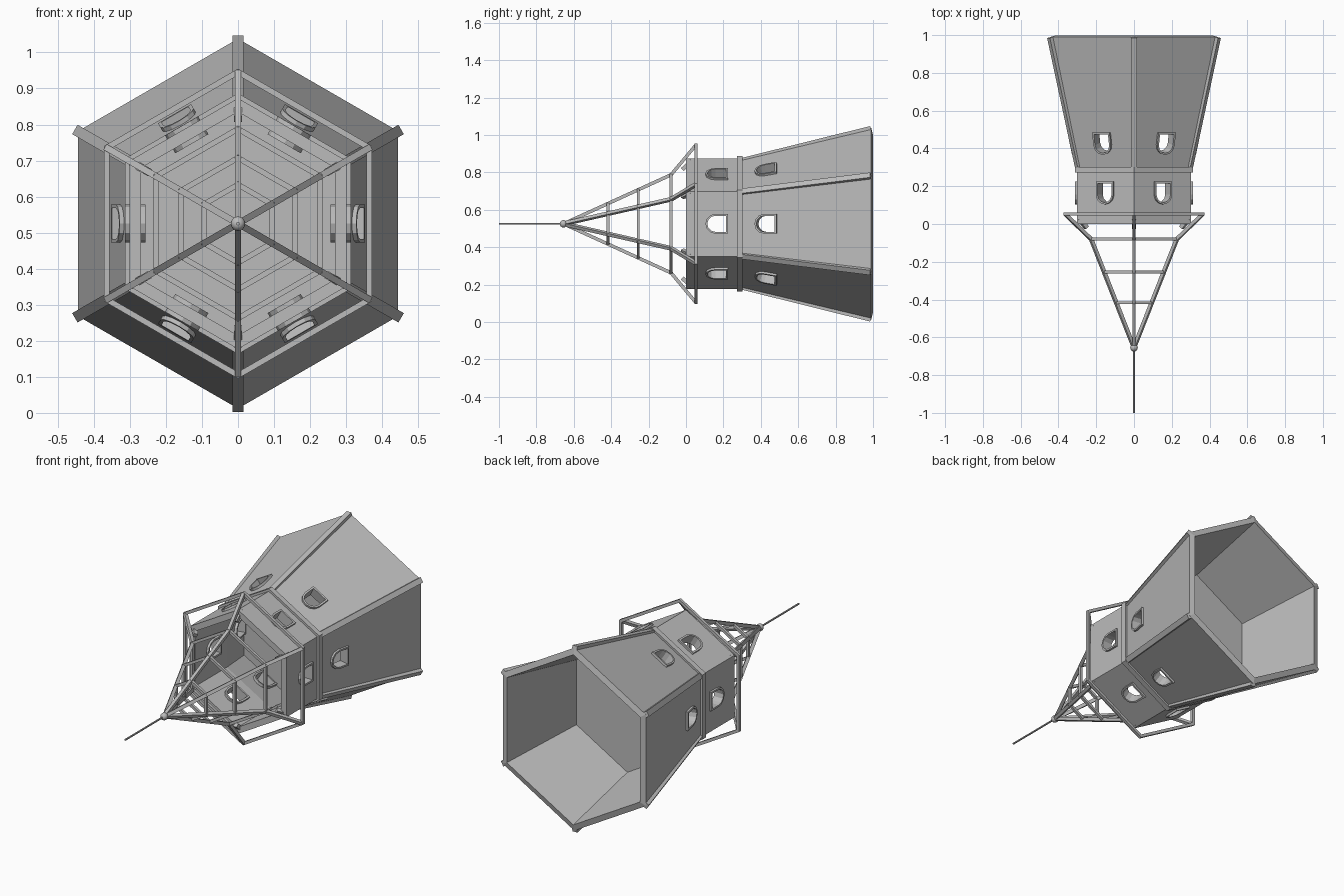
import bpy, bmesh
from math import sin, cos, pi, radians
from mathutils import Vector, Matrix

cube = bpy.data.objects.get("Cube")
if cube:
    bpy.data.objects.remove(cube, do_unlink=True)

AXIS_Z = 0.525
Y = Vector((0, 1, 0))
FACES = [radians(60 * k) for k in range(6)]
CORNERS = [radians(60 * k + 30) for k in range(6)]

stone = bpy.data.materials.new("grey_stone")
stone.use_nodes = True
GREY = (0.5, 0.5, 0.5, 1)
stone.diffuse_color = GREY
stone.node_tree.nodes["Principled BSDF"].inputs["Base Color"].default_value = GREY


def radial(a):
    return Vector((cos(a), 0, sin(a)))


def point(r, a, y):
    return radial(a) * r + Vector((0, y, AXIS_Z))


def finish(name, bm):
    bmesh.ops.recalc_face_normals(bm, faces=bm.faces[:])
    mesh = bpy.data.meshes.new(name)
    bm.to_mesh(mesh)
    bm.free()
    mesh.materials.append(stone)
    ob = bpy.data.objects.new(name, mesh)
    bpy.context.collection.objects.link(ob)
    return ob


def bridge(bm, loops, closed):
    """Join rows of vertices with quads; cap the ends unless closed."""
    n = len(loops[0])
    pairs = list(zip(loops, loops[1:] + loops[:1]))
    for a, b in pairs if closed else pairs[:-1]:
        for i in range(n):
            j = (i + 1) % n
            bm.faces.new((a[i], a[j], b[j], b[i]))
    if not closed:
        bm.faces.new(loops[0])
        bm.faces.new(loops[-1])


def hex_loft(name, profile, closed=True):
    """Six-sided solid from (radius, y) points."""
    bm = bmesh.new()
    loops = [[bm.verts.new(point(r, a, y)) for a in CORNERS] for r, y in profile]
    bridge(bm, loops, closed)
    return finish(name, bm)


def hex_ring(name, outer, y, t):
    inner = outer - t / cos(pi / 6)
    return hex_loft(name, [(outer, y - t / 2), (outer, y + t / 2),
                           (inner, y + t / 2), (inner, y - t / 2)])


def corner_bars(name, start, end, t):
    """One square bar on each of the six corners, between (radius, y) points."""
    bm = bmesh.new()
    for a in CORNERS:
        p, q = point(start[0], a, start[1]), point(end[0], a, end[1])
        d = (q - p).normalized()
        side = radial(a).cross(Y)
        up = d.cross(side)
        loops = [[bm.verts.new(c + (side * u + up * v) * t / 2)
                  for u, v in ((-1, -1), (1, -1), (1, 1), (-1, 1))] for c in (p, q)]
        bridge(bm, loops, False)
    return finish(name, bm)


def arch(grow):
    """Arched outline: round towards -y, square at the other end."""
    w = 0.043 + grow
    arc = [(w * cos(pi * i / 6), -w * sin(pi * i / 6)) for i in range(7)]
    return arc + [(-w, 0.057 + grow), (w, 0.057 + grow)]


def arches(name, apothem, y, slope, rows, closed):
    """Arched solids on the six walls; rows are (grow, depth) outlines."""
    bm = bmesh.new()
    for a in FACES:
        n = (radial(a) - Y * slope).normalized()
        v = (Y + radial(a) * slope).normalized()
        t = Vector((-sin(a), 0, cos(a)))
        c = point(apothem, a, y)
        loops = [[bm.verts.new(c + t * i + v * j + n * d) for i, j in arch(g)]
                 for g, d in rows]
        bridge(bm, loops, closed)
    return finish(name, bm)


def add_windows(wall, label, apothem, y, slope):
    cutter = arches("window_cutter", apothem, y, slope, [(0.004, -0.1), (0.004, 0.1)], False)
    cutter.hide_render = True
    mod = wall.modifiers.new("windows", 'BOOLEAN')
    mod.object = cutter
    mod.solver = 'EXACT'
    bpy.context.view_layer.objects.active = wall
    bpy.ops.object.modifier_apply(modifier=mod.name)
    bpy.data.objects.remove(cutter, do_unlink=True)
    arches(label + "_window_frames", apothem, y, slope,
           [(0, -0.045), (0, 0.012), (0.01, 0.012), (0.01, -0.045)], True)


# Straight gallery section
gallery = hex_loft("gallery_wall", [(0.348, 0), (0.348, 0.285), (0.31, 0.285), (0.31, 0)])
add_windows(gallery, "gallery", 0.301, 0.157, 0)

# Flared section with its inner floor
flare = hex_loft("flared_wall", [(0.345, 0.285), (0.513, 0.99), (0.477, 0.999), (0.31, 0.285)])
add_windows(flare, "flared", 0.327, 0.42, 0.205)
hex_loft("inner_floor", [(0.365, 0.5), (0.37, 0.52)], False)

# Trim
hex_ring("middle_band", 0.362, 0.287, 0.03)
corner_bars("flared_corner_posts", (0.336, 0.295), (0.508, 0.988), 0.03)

# Open spire lattice
TIP = -0.655
corner_bars("spire_ribs", (0, TIP), (0.262, -0.08), 0.018)
corner_bars("eave_braces", (0.262, -0.08), (0.42, 0.052), 0.018)
corner_bars("eave_brackets", (0.29, -0.02), (0.335, 0.03), 0.022)
hex_ring("eave_ring", 0.43, 0.053, 0.016)
for i, y in enumerate((-0.08, -0.255, -0.417)):
    hex_ring("spire_ring_%d" % (i + 1), 0.458 * (y - TIP) + 0.008, y, 0.015)

# Finial ball and rod
bm = bmesh.new()
bmesh.ops.create_uvsphere(bm, u_segments=16, v_segments=8, radius=0.02,
                          matrix=Matrix.Translation((0, TIP, AXIS_Z)))
ball = finish("finial_ball", bm)
ball.data.shade_smooth()

bm = bmesh.new()
mid = Matrix.Translation((0, (TIP - 1) / 2, AXIS_Z)) @ Matrix.Rotation(pi / 2, 4, 'X')
bmesh.ops.create_cone(bm, cap_ends=True, segments=8, radius1=0.005, radius2=0.005,
                      depth=1 + TIP, matrix=mid)
finish("finial_rod", bm)
